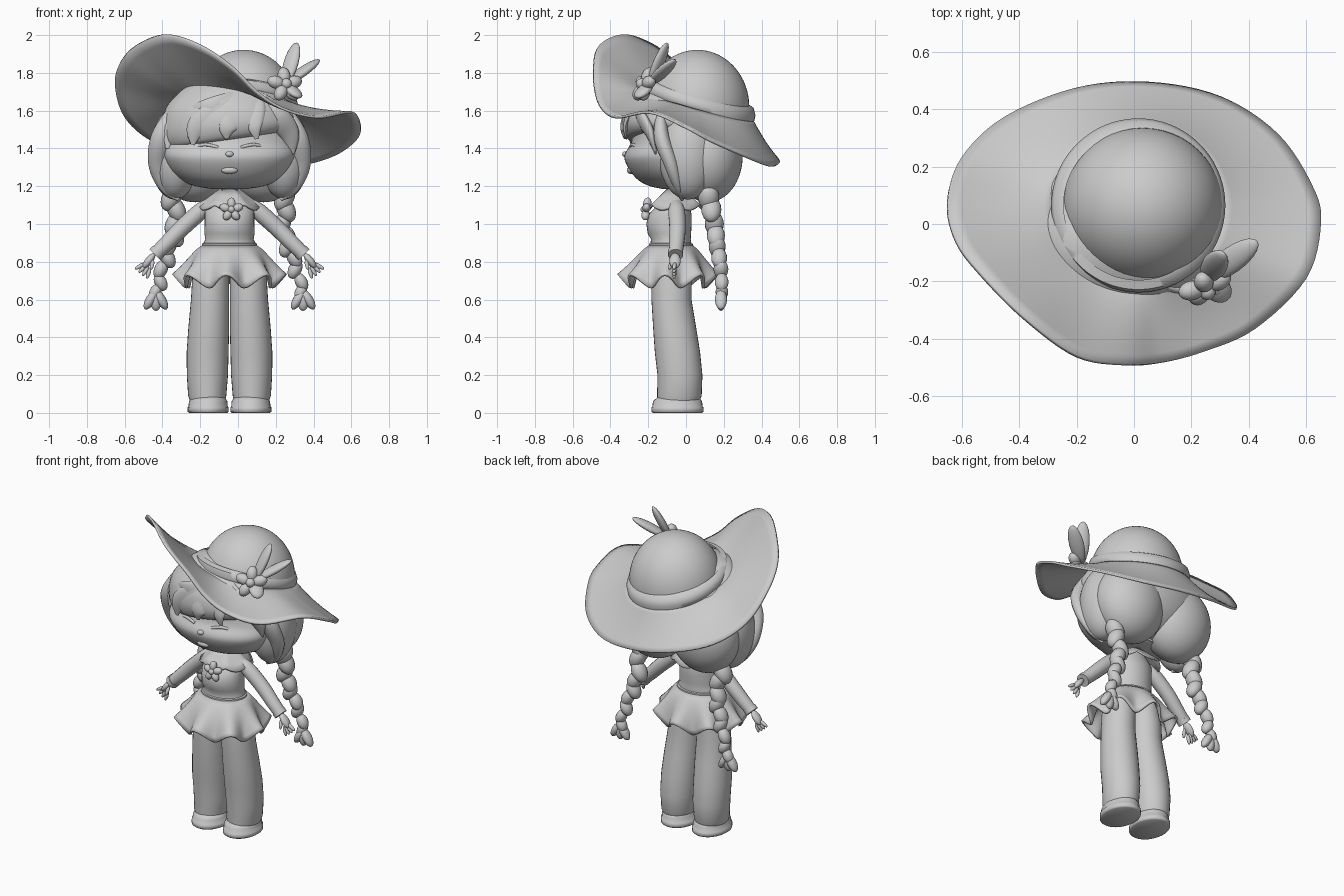
import bpy, bmesh
from math import sin, cos, pi, tau, atan2
from mathutils import Vector, Matrix

cube = bpy.data.objects.get("Cube")
if cube:
    bpy.data.objects.remove(cube, do_unlink=True)

GREY = (.6, .6, .6, 1)
clay = bpy.data.materials.new("plain grey")
clay.use_nodes = True
clay.diffuse_color = GREY
clay.node_tree.nodes["Principled BSDF"].inputs["Base Color"].default_value = GREY
MID = -.045  # centre line of the body


def finish(name, bm, thick=0):
    bmesh.ops.recalc_face_normals(bm, faces=bm.faces)
    mesh = bpy.data.meshes.new(name)
    bm.to_mesh(mesh)
    bm.free()
    obj = bpy.data.objects.new(name, mesh)
    bpy.context.collection.objects.link(obj)
    mesh.materials.append(clay)
    bpy.ops.object.select_all(action='DESELECT')
    obj.select_set(True)
    bpy.context.view_layer.objects.active = obj
    bpy.ops.object.shade_smooth_by_angle(angle=pi / 3)
    if thick:
        shell = obj.modifiers.new("thickness", 'SOLIDIFY')
        shell.thickness, shell.offset = thick, 0


def loft(name, rings, caps=True, thick=0):
    bm = bmesh.new()
    rows = [[bm.verts.new(p) for p in ring] for ring in rings]
    n = len(rows[0])
    for a, b in zip(rows, rows[1:]):
        for i in range(n):
            j = (i + 1) % n
            bm.faces.new((a[i], a[j], b[j], b[i]))
    if caps:
        bm.faces.new(rows[0])
        bm.faces.new(rows[-1])
    finish(name, bm, thick)


def ellipse(x, y, z, rx, ry, n=32, tilt=0):
    return [(x + rx * cos(tau * i / n), y + ry * sin(tau * i / n), z + tilt * rx * cos(tau * i / n))
            for i in range(n)]


def spline(points, steps=6, closed=False):
    pts = [Vector(p) for p in points]
    n, out = len(pts), []
    pick = (lambda k: pts[k % n]) if closed else (lambda k: pts[max(0, min(n - 1, k))])
    for i in range(n if closed else n - 1):
        a, b, c, d = (pick(i + k) for k in (-1, 0, 1, 2))
        for s in range(steps):
            t = s / steps
            out.append(b + (c - a) * t / 2 + (a * 2 - b * 5 + c * 4 - d) * t * t / 2
                       + (b * 3 - a - c * 3 + d) * t ** 3 / 2)
    return out if closed else out + [pts[-1]]


def tube(name, points, n=14, flat=1):
    """Round limb through points of (x, y, z, radius)."""
    path = spline(points)
    rings = []
    for i, p in enumerate(path):
        ahead = (path[min(i + 1, len(path) - 1)] - path[max(i - 1, 0)]).xyz
        u = ahead.cross(Vector((0, 1, 0))).normalized()
        v = ahead.cross(u).normalized()
        rings.append([p.xyz + p.w * (u * cos(tau * k / n) + v * flat * sin(tau * k / n)) for k in range(n)])
    loft(name, rings)


def blob(name, centre, radii, aim=None, keep=None):
    """Ellipsoid, its z axis turned to aim, trimmed to faces that pass keep."""
    bm = bmesh.new()
    large = max(radii) > .15
    bmesh.ops.create_uvsphere(bm, u_segments=48 if large else 16, v_segments=32 if large else 10, radius=1)
    turn = Vector(aim).to_track_quat('Z', 'Y').to_matrix().to_4x4() if aim else Matrix()
    bm.transform(Matrix.Translation(centre) @ turn @ Matrix.Diagonal((*radii, 1)))
    if keep:
        gone = [f for f in bm.faces if not keep(f.calc_center_median())]
        bmesh.ops.delete(bm, geom=gone, context='FACES')
    finish(name, bm)


def flower(name, centre, normal, size):
    centre, normal = Vector(centre), Vector(normal).normalized()
    u = normal.cross(Vector((0, 0, 1))).normalized()
    v = u.cross(normal)
    for k in range(5):
        out = u * sin(tau * k / 5) + v * cos(tau * k / 5)
        blob(name + "_petal", centre + out * size * .55, (size * .36, size * .36, size * .5), out)
    blob(name + "_heart", centre + normal * size * .2, (size * .3,) * 3)


# Sun hat: wavy brim, band and crown
edge = spline([(.65, 0, 1.51), (.6, -.19, 1.59), (.42, -.365, 1.565), (.24, -.445, 1.61), (.1, -.482, 1.7),
               (-.03, -.49, 1.83), (-.2, -.46, 1.945), (-.38, -.33, 2), (-.53, -.18, 1.95), (-.62, -.06, 1.86),
               (-.65, .08, 1.74), (-.6, .23, 1.57), (-.45, .37, 1.44), (-.2, .47, 1.36),
               (.05, .49, 1.32), (.3, .44, 1.31), (.5, .31, 1.36), (.62, .13, 1.44)], closed=True)
hat = Vector((.015, .065, 1.63))


def band_height(x, y):
    return hat.z - .26 * (y - hat.y) - .08 * x


def hat_ring(p, r, lift=0):
    a = atan2(p.y - hat.y, p.x - hat.x)
    x, y = hat.x + r * cos(a), hat.y + r * sin(a)
    return Vector((x, y, band_height(x, y) + lift))


rows = []
for s in range(9):
    t = s / 8
    rows.append([hat_ring(p, .28).lerp(p, t) - Vector((0, 0, .012 * sin(pi * t))) for p in edge])
loft("hat_brim", rows, caps=False, thick=.014)
loft("hat_band", [[hat_ring(p, r, h) for p in edge] for r, h in
                  ((.265, -.02), (.297, -.005), (.303, .025), (.293, .06), (.26, .075))], caps=False)
blob("hat_crown", (.03, .06, 1.62), (.28, .275, .302), keep=lambda c: c.z > band_height(c.x, c.y) - .03)
flower("hat_flower", (.25, -.22, 1.735), (.3, -.8, .35), .095)
for tip in ((.31, -.1, 1.96), (.43, -.06, 1.87), (.33, -.26, 1.67)):
    base = Vector((.25, -.19, 1.74))
    way = Vector(tip) - base
    blob("hat_leaf", base + way / 2, (.045, .024, way.length / 2), way)

# Head with round cheeks, small nose and mouth
loft("head", [ellipse(MID, (front + .1) / 2, z, rx, (.1 - front) / 2, 48) for z, front, rx, _ in spline(
    [(1.185, -.12, .09, 0), (1.2, -.19, .18, 0), (1.23, -.25, .25, 0), (1.28, -.295, .305, 0),
     (1.34, -.325, .338, 0), (1.38, -.32, .345, 0), (1.43, -.29, .335, 0), (1.52, -.28, .31, 0)], 3)])
blob("nose", (MID, -.322, 1.37), (.022, .016, .015))
blob("mouth", (MID, -.293, 1.285), (.045, .02, .02))
for s in (-1, 1):
    blob("ear", (MID + s * .33, -.1, 1.37), (.025, .04, .055))
    tube("eyelid", [(MID + s * x, y, z, .009) for x, y, z in
                    ((.06, -.295, 1.405), (.13, -.28, 1.42), (.2, -.245, 1.4))], n=8)

# Hair: skull cap, two gathered lobes, side hair
blob("hair_cap", (MID, .035, 1.46), (.365, .265, .27), keep=lambda c: c.y > -.08 or c.z > 1.5)
for s in (-1, 1):
    blob("hair_lobe", (MID + s * .18, .115, 1.36), (.225, .185, .245))
    blob("side_hair", (MID + s * .29, .01, 1.37), (.133, .155, .24))
    tube("side_lock", [(MID + s * .3, -.13, 1.6, .03), (MID + s * .36, -.13, 1.46, .055),
                       (MID + s * .38, -.08, 1.32, .05), (MID + s * .34, -.04, 1.2, .035),
                       (MID + s * .27, -.02, 1.13, .012)], flat=.75)

# Fringe swept across the forehead
loft("fringe", [ellipse(MID, -.07, z, rx, ry, 48, tilt) for z, rx, ry, tilt in spline(
    [(1.445, .3, .205, .14), (1.455, .335, .24, .14), (1.49, .358, .262, .1), (1.54, .36, .27, .05),
     (1.61, .34, .255, 0), (1.68, .285, .21, 0), (1.745, .2, .145, 0), (1.78, .08, .06, 0)], 3)])
for end, reach, drop, r in ((-.375, -.17, 1.4, .06), (-.24, -.29, 1.42, .07), (-.06, -.325, 1.45, .06),
                            (.1, -.315, 1.45, .045)):
    tube("fringe_lock", [(.09 + end * .1, -.22, 1.69, .03), (.05 + end * .5, -.285 - end * end * .1, 1.61, r),
                         (end * .88, reach - .005, 1.52, r * .85), (end, reach, drop, .01)], flat=.35)
tube("fringe_lock", [(.1, -.22, 1.68, .03), (.2, -.24, 1.58, .06), (.27, -.19, 1.48, .055),
                     (.29, -.16, 1.37, .01)], flat=.45)

# Braids with alternating plaits and a tuft
for s in (-1, 1):
    path = spline([(MID + s * x, y, z) for x, y, z in
                   ((.3, .12, 1.14), (.285, .15, 1), (.315, .165, .88), (.355, .185, .76), (.385, .19, .64))], 2)
    for i, p in enumerate(path):
        r = .07 - .0035 * i
        side = 1 if i % 2 else -1
        blob("braid_plait", p + Vector((side * .008, 0, 0)), (r * .8, r * .72, r * 1.1), (-side * .5, 0, 1))
    for lean in (-.6, 0, .6):
        blob("braid_tuft", (MID + s * .39 + lean * .045, .185, .6), (.032, .026, .06), (-lean, 0, 1))

# Neck, bodice and collar
loft("neck", [ellipse(MID, -.05, z, .045, .045) for z in (1.08, 1.25)])
loft("bodice", [ellipse(MID, y, z, rx, ry) for z, y, rx, ry in
                ((.84, -.085, .14, .11), (.9, -.08, .137, .108), (.92, -.08, .128, .105), (.95, -.088, .133, .115),
                 (1, -.09, .132, .12), (1.05, -.085, .132, .115), (1.09, -.07, .13, .09),
                 (1.13, -.06, .095, .065), (1.17, -.05, .05, .045))])
loft("waistband", [ellipse(MID, -.08, z, rx, rx - .03) for z, rx in
                   ((.86, .14), (.865, .148), (.895, .146), (.9, .135))])
collar = []
for t in (0, .35, .7, 1):
    collar.append([(MID + (.05 + .11 * t) * cos(a), -.055 + (.045 + .1 * t) * sin(a),
                    1.18 - .08 * t - .025 * t * abs(sin(a * 3)))
                   for a in (tau * i / 48 for i in range(48))])
loft("collar", collar, caps=False, thick=.012)
flower("chest_flower", (MID + .01, -.21, 1.075), (0, -1, .15), .062)

# Ruffled skirt
skirt = []
for s in range(9):
    t = s / 8
    ring = []
    for i in range(96):
        a = tau * i / 96
        wave = cos(8 * a + .5)
        flare = t ** .7
        ring.append((MID + (.137 + flare * (.135 + .028 * t * wave)) * cos(a),
                     -.08 - .015 * t + (.107 + flare * (.13 + .028 * t * wave)) * sin(a),
                     .885 - .19 * t + .035 * t * t * wave))
    skirt.append(ring)
loft("skirt", skirt, caps=False, thick=.014)

for s in (-1, 1):
    # Trousers and shoes
    x = MID + s * .107
    loft("trouser_leg", [ellipse(x + s * dx, y, z, rx, ry) for z, dx, y, rx, ry in
                         ((.06, .01, -.04, .092, .11), (.09, .011, -.035, .101, .118), (.2, .01, -.032, .109, .119),
                          (.32, .009, -.045, .111, .12), (.45, .003, -.06, .108, .114), (.6, -.004, -.077, .101, .106),
                          (.72, -.008, -.077, .098, .106), (.84, -.02, -.08, .09, .095))])
    loft("shoe", [ellipse(x + s * .006, y, z, rx, ry) for z, y, rx, ry in
                  ((0, -.045, .1, .13), (.006, -.045, .109, .138), (.03, -.045, .109, .138),
                   (.034, -.045, .104, .133), (.06, -.045, .102, .13), (.085, -.04, .088, .11))])
    # Sleeves, cuffs, hands and fingers
    tube("sleeve", [(MID + s * dx, y, z, r) for dx, y, z, r in
                    ((.09, -.055, 1.11, .03), (.15, -.05, 1.07, .044), (.25, -.045, .98, .044),
                     (.33, -.05, .9, .041), (.39, -.055, .842, .037))])
    tube("cuff", [(MID + s * .375, -.055, .857, .041), (MID + s * .395, -.055, .837, .041)])
    blob("hand", (MID + s * .427, -.058, .805), (.03, .02, .05), (s * .8, 0, -1))
    for k in range(4):
        way = Vector((s * (1.1 - .25 * k), -.1, -.65 - .17 * k)).normalized()
        knuckle = Vector((MID + s * (.46 - .012 * k), -.06, .785 - .01 * k))
        blob("finger", knuckle + way * .015, (.011, .011, .032), way)
    blob("thumb", (MID + s * .41, -.08, .785), (.011, .011, .03), (s * .2, -.4, -1))
